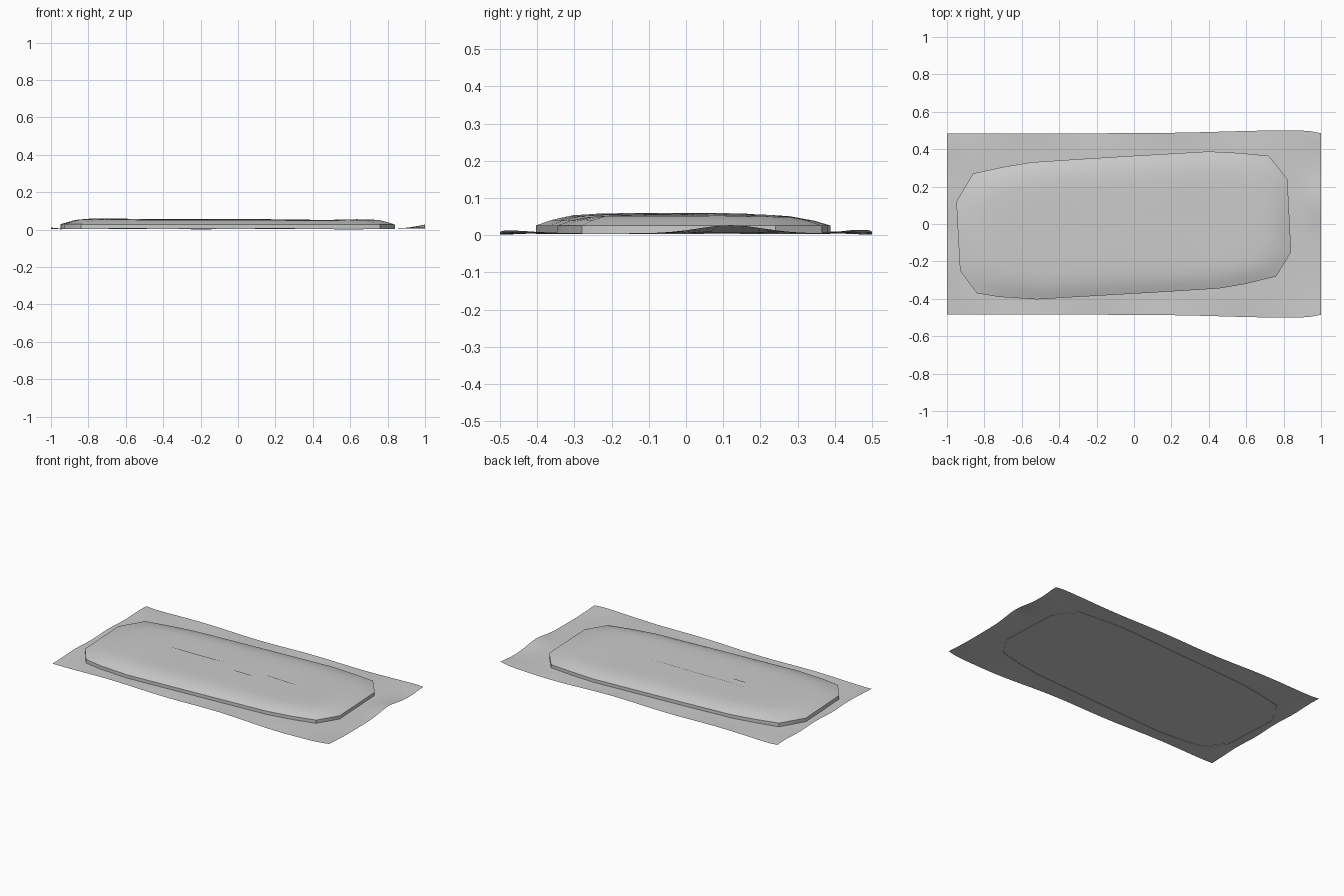
import bpy, bmesh, math

if "Cube" in bpy.data.objects:
    bpy.data.objects.remove(bpy.data.objects["Cube"])


def finish(name, bm, angle):
    mesh = bpy.data.meshes.new(name)
    bmesh.ops.recalc_face_normals(bm, faces=bm.faces)
    bm.to_mesh(mesh)
    bm.free()
    obj = bpy.data.objects.new(name, mesh)
    bpy.context.collection.objects.link(obj)
    bpy.ops.object.select_all(action='DESELECT')
    obj.select_set(True)
    bpy.context.view_layer.objects.active = obj
    bpy.ops.object.shade_smooth_by_angle(angle=math.radians(angle))
    return obj


def bump(v, centre, width):
    return math.exp(-((v - centre) / width) ** 2)


# Thin ground sheet: bowed sides, lifted ripples near the borders
bm = bmesh.new()
bmesh.ops.create_grid(bm, x_segments=40, y_segments=24, size=1)
for v in bm.verts:
    x, t = v.co.x, v.co.y
    half = 0.485 + 0.015 * bump(x, 0.8, 0.45)
    if x > 0.9:
        half -= 0.012 * ((x - 0.9) / 0.1) ** 2
    y = t * half
    right = max(0, (x - 0.84) / 0.16) ** 1.5
    left = max(0, (-x - 0.94) / 0.06)
    side = max(0, (abs(y) - 0.4) / 0.1)
    z = 0.005
    z += right * (0.022 * bump(y, 0.12, 0.12) + 0.005 * bump(y, -0.45, 0.09)
                  + 0.007 * bump(y, 0.46, 0.07))
    z += left * 0.006 * (0.5 + 0.5 * math.sin(y * 18))
    z += side * 0.004 * math.sin(x * 8)
    v.co = (x, y, max(0, z))
for f in bm.faces:
    if f.normal.z < 0:
        f.normal_flip()
finish("ground_sheet", bm, 40)

# Padded mattress: irregular outline, upright wall, sloped border, soft top
outline = [(-0.95, 0.12), (-0.94, -0.07), (-0.93, -0.25), (-0.84, -0.37),
           (-0.72, -0.39), (-0.52, -0.403), (-0.2, -0.384), (0.13, -0.365),
           (0.45, -0.345), (0.6, -0.32), (0.76, -0.28), (0.84, -0.15),
           (0.83, 0.05), (0.82, 0.24), (0.72, 0.365), (0.56, 0.38),
           (0.4, 0.388), (0, 0.365), (-0.28, 0.348), (-0.55, 0.33),
           (-0.7, 0.305), (-0.86, 0.27)]
CX, CY = -0.05, -0.01
# (inset, height) for each ring from the bottom edge inward
rings = [(0, 0.003), (0, 0.026), (0.04, 0.040), (0.085, 0.050),
         (0.14, 0.053), (0.21, 0.054), (0.28, 0.054), (0.34, 0.054)]
bm = bmesh.new()
loops = []
for i, (inset, z) in enumerate(rings):
    loop = []
    for px, py in outline:
        x = CX + (px - CX) * (1 - inset / 0.9)
        y = CY + (py - CY) * (1 - inset / 0.37)
        wave = 0.004 * math.cos(x * 9) * bump(y, 0, 0.3) - 0.003 * (x + y)
        wave *= min(1, inset / 0.1)
        rim = 0.003 * bump(x, -0.9, 0.2) if i == 1 else 0
        loop.append(bm.verts.new((x, y, z + wave + rim)))
    loops.append(loop)
n = len(outline)
for a, b in zip(loops, loops[1:]):
    for k in range(n):
        bm.faces.new((a[k], a[(k + 1) % n], b[(k + 1) % n], b[k]))
bm.faces.new(loops[-1])
finish("padded_mattress", bm, 35)
